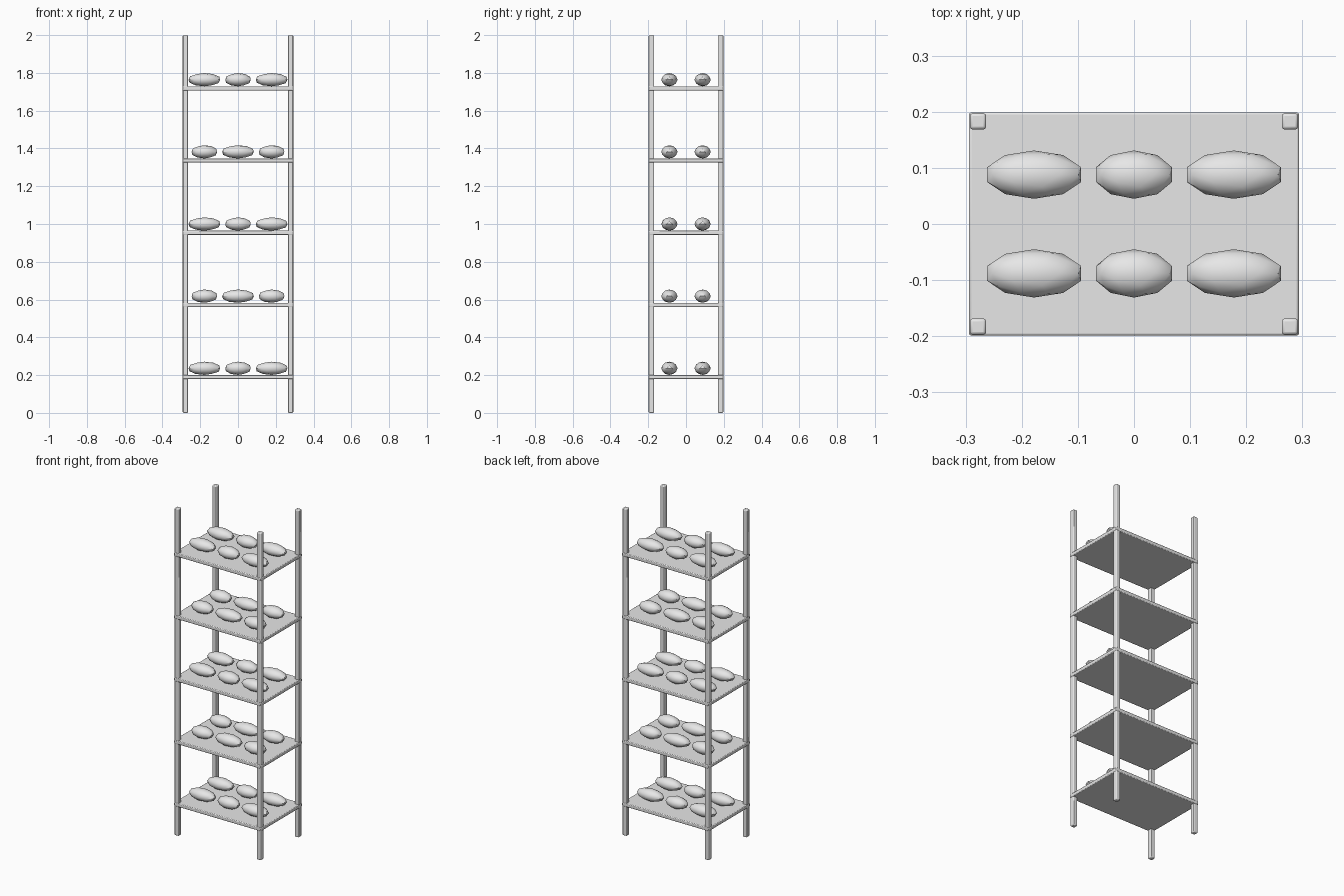
import bpy

cube = bpy.data.objects.get("Cube")
if cube:
    bpy.data.objects.remove(cube, do_unlink=True)

grey = bpy.data.materials.new("plain_grey")
grey.use_nodes = True
grey.diffuse_color = (0.8, 0.8, 0.8, 1)
grey.node_tree.nodes["Principled BSDF"].inputs["Base Color"].default_value = (0.8, 0.8, 0.8, 1)


def finish(obj, name):
    obj.name = name
    obj.data.materials.append(grey)
    bpy.ops.object.transform_apply(location=False, rotation=False, scale=True)


def box(name, location, size, bevel):
    bpy.ops.mesh.primitive_cube_add(size=1, location=location)
    obj = bpy.context.object
    obj.scale = size
    finish(obj, name)
    mod = obj.modifiers.new("soft_edges", "BEVEL")
    mod.width = bevel
    mod.segments = 2
    bpy.ops.object.shade_smooth_by_angle()


def loaf(name, location, size):
    bpy.ops.mesh.primitive_ico_sphere_add(subdivisions=2, radius=1, location=location)
    obj = bpy.context.object
    obj.scale = size
    finish(obj, name)
    bpy.ops.object.shade_smooth_by_angle()


# Four corner posts
for side, x in (("right", -0.278), ("left", 0.278)):
    for end, y in (("front", -0.183), ("back", 0.183)):
        box(f"{end}_{side}_post", (x, y, 1.0), (0.029, 0.029, 2.0), 0.005)

# Five shelves, each with two rows of loaves in alternating lengths
LONG, SHORT = 0.088, 0.071
for level in range(5):
    z = 0.19 + level * 0.382
    box(f"shelf_{level + 1}", (0, 0, z), (0.588, 0.398, 0.022), 0.004)
    for row, y in (("front", -0.088), ("back", 0.088)):
        for column in range(3):
            length = LONG if (level + column) % 2 == 0 else SHORT
            loaf(f"{row}_loaf_{level + 1}_{column + 1}",
                 ((column - 1) * 0.178, y, z + 0.046), (length, 0.043, 0.035))
